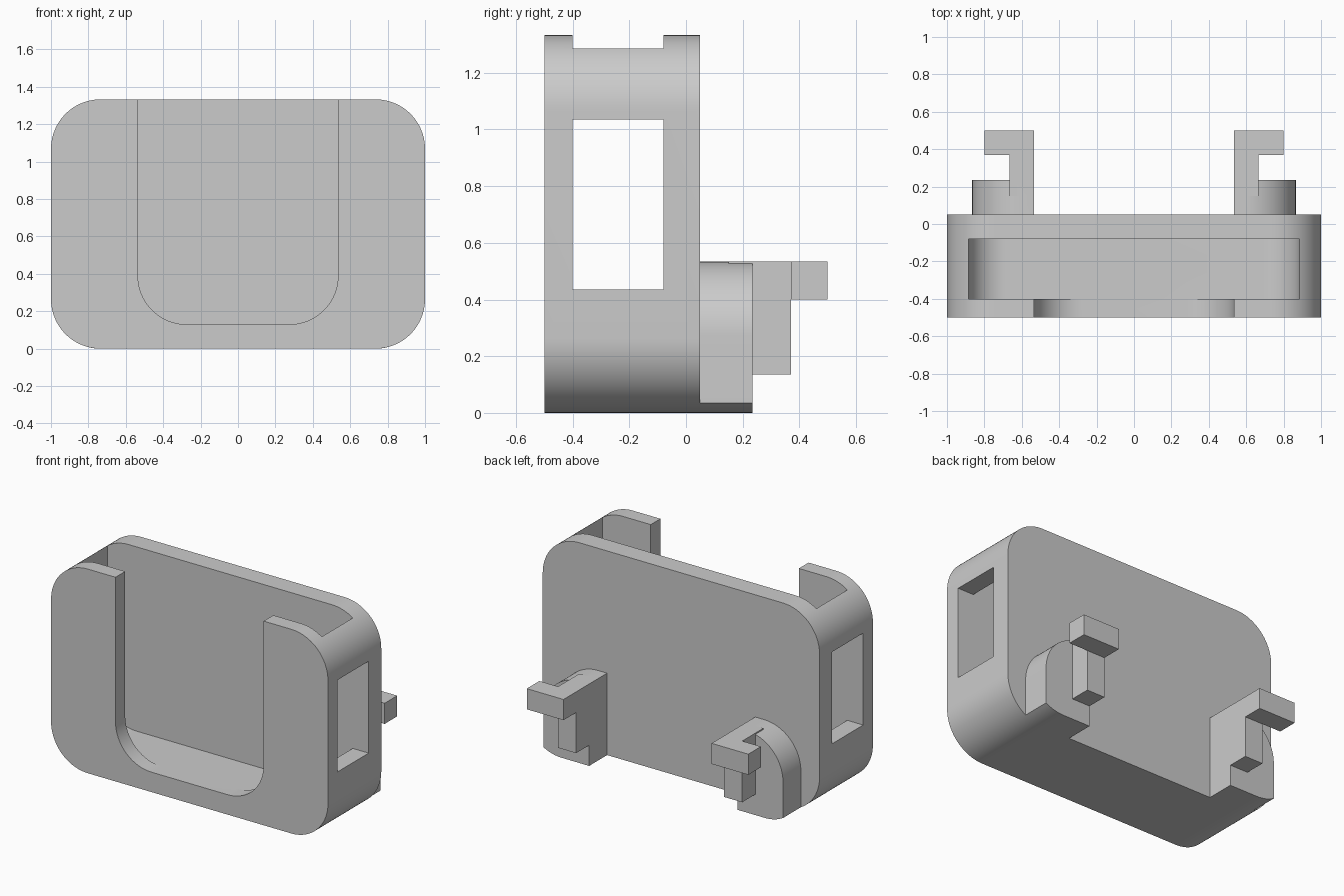
import bpy
import bmesh
from math import cos, sin, radians, sqrt

cube = bpy.data.objects.get("Cube")
if cube:
    bpy.data.objects.remove(cube, do_unlink=True)

# Main dimensions
HEIGHT = 1.333
CORNER = 0.265
FRONT, BACK = -0.5, 0.05
FLOOR = 0.13

grey = bpy.data.materials.new("plain grey")
grey.use_nodes = True
grey.diffuse_color = (0.6, 0.6, 0.6, 1)
grey.node_tree.nodes["Principled BSDF"].inputs["Base Color"].default_value = (0.6, 0.6, 0.6, 1)


def arc(cx, cz, r, start, end, steps=20):
    """Points on an arc in the x-z plane, angles in degrees."""
    angles = [radians(start + (end - start) * i / steps) for i in range(steps + 1)]
    return [(cx + r * cos(a), cz + r * sin(a)) for a in angles]


def prism(name, outline, y0, y1, side=1):
    """Extrude an x-z outline along y; side=-1 mirrors it in x."""
    bm = bmesh.new()
    face = bm.faces.new([bm.verts.new((side * x, y0, z)) for x, z in outline])
    new = bmesh.ops.extrude_face_region(bm, geom=[face])["geom"]
    verts = [v for v in new if isinstance(v, bmesh.types.BMVert)]
    bmesh.ops.translate(bm, verts=verts, vec=(0, y1 - y0, 0))
    bmesh.ops.recalc_face_normals(bm, faces=bm.faces)
    mesh = bpy.data.meshes.new(name)
    bm.to_mesh(mesh)
    bm.free()
    mesh.materials.append(grey)
    obj = bpy.data.objects.new(name, mesh)
    bpy.context.collection.objects.link(obj)
    return obj


def rect(x0, x1, z0, z1):
    return [(x0, z0), (x1, z0), (x1, z1), (x0, z1)]


def mirrored(right_half):
    """Close an outline given by its +x half, listed from bottom to top."""
    return right_half + [(-x, z) for x, z in reversed(right_half)]


def combine(target, other, operation):
    """Apply a boolean to the target and discard the other object."""
    other.hide_render = True
    mod = target.modifiers.new("combine", 'BOOLEAN')
    mod.operation = operation
    mod.solver = 'EXACT'
    mod.object = other
    bpy.context.view_layer.update()
    graph = bpy.context.evaluated_depsgraph_get()
    mesh = bpy.data.meshes.new_from_object(target.evaluated_get(graph))
    target.modifiers.clear()
    target.data = mesh
    bpy.data.objects.remove(other, do_unlink=True)


def finish(obj):
    bpy.ops.object.select_all(action='DESELECT')
    obj.select_set(True)
    bpy.context.view_layer.objects.active = obj
    bpy.ops.object.shade_smooth_by_angle(angle=radians(30))


# Rounded holder body
cx = 1 - CORNER
outline = mirrored(arc(cx, CORNER, CORNER, -90, 0) + arc(cx, HEIGHT - CORNER, CORNER, 0, 90))
body = prism("holder_body", outline, FRONT, BACK)

# Pocket open at the top, widened into a window through each side
pocket_half = arc(0.685, FLOOR + 0.2, 0.2, -90, 0) + [
    (0.885, 0.435), (1.2, 0.435), (1.2, 1.035), (0.885, 1.035), (0.885, 1.6)]
combine(body, prism("pocket_cutter", mirrored(pocket_half), -0.4, -0.08), 'DIFFERENCE')

# U-shaped front opening
opening_half = arc(0.275, FLOOR + 0.26, 0.26, -90, 0) + [(0.535, 1.6)]
combine(body, prism("opening_cutter", mirrored(opening_half), -0.7, -0.2), 'DIFFERENCE')
finish(body)

# Rear hooks: rounded pad, upright stem and outward arm
INNER, OUTER, TOP = 0.535, 0.865, 0.535
drop = radians(1) * 0
edge_angle = -90 + 29.4
pad_outline = ([(INNER, 0)] + arc(cx, CORNER, CORNER, -90, edge_angle, 8)
               + arc(OUTER - CORNER, TOP - CORNER, CORNER, 0, 90) + [(INNER, TOP)])
for label, side in (("left", 1), ("right", -1)):
    hook = prism(label + "_hook", pad_outline, BACK, 0.235, side)
    stem = prism("stem", rect(INNER, 0.665, 0.135, TOP), 0.15, 0.37, side)
    neck = prism("neck", rect(INNER, 0.665, 0.4, TOP), 0.3, 0.5, side)
    arm = prism("arm", rect(0.6, 0.8, 0.4, TOP), 0.37, 0.5, side)
    for part in (stem, neck, arm):
        combine(hook, part, 'UNION')
    finish(hook)
